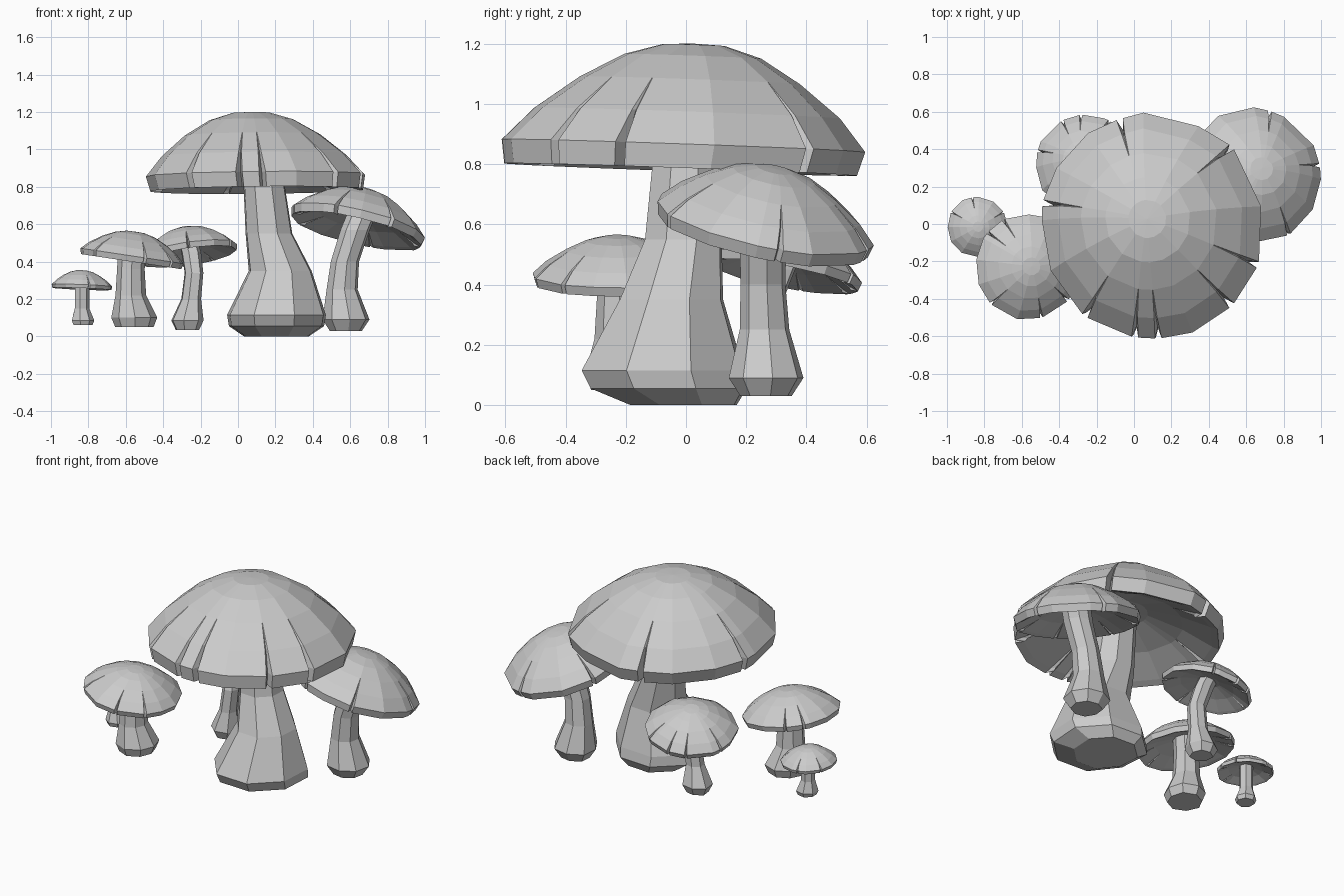
import bpy, bmesh, math, random
from mathutils import Vector

random.seed(4)
cube = bpy.data.objects.get("Cube")
if cube:
    bpy.data.objects.remove(cube)

grey = bpy.data.materials.new("stone grey")
grey.use_nodes = True
grey.diffuse_color = (0.6, 0.6, 0.6, 1)
grey.node_tree.nodes["Principled BSDF"].inputs["Base Color"].default_value = (0.6, 0.6, 0.6, 1)


def finish(name, bm):
    bmesh.ops.recalc_face_normals(bm, faces=bm.faces)
    mesh = bpy.data.meshes.new(name)
    bm.to_mesh(mesh)
    bm.free()
    mesh.materials.append(grey)
    bpy.context.collection.objects.link(bpy.data.objects.new(name, mesh))


def skin(bm, rings):
    """Join consecutive closed rings of vertices with faces."""
    for a, b in zip(rings, rings[1:]):
        n = len(a)
        for i in range(n):
            j = (i + 1) % n
            bm.faces.new((a[i], a[j], b[j], b[i]))


# Cap profile (radius, height), from the rim up to the crown
OUTER = [(0.97, 0), (1, 0.19), (0.84, 0.45), (0.61, 0.71), (0.38, 0.9), (0.17, 0.99)]
# Hollow underside, from the rim inwards
INNER = [(0.9, 0.04), (0.6, 0.25), (0.25, 0.41)]
# Notch depth and notch width for each row of the profile
CUT = [0.9, 0.9, 0.965, 1, 1, 1]
OPEN = [1, 1, 0.55, 0.1, 0.1, 0.1]


def cap(name, centre, radius, height, normal, sides, notches, turn=0, lean=(0, 0, 0)):
    bm = bmesh.new()
    tilt = Vector((0, 0, 1)).rotation_difference(Vector(normal))
    # Columns: (angle, sideways notch offset, is notch bottom, radius variation)
    columns = []
    for i in range(sides):
        a = turn + 360 * i / sides + random.uniform(-3, 3)
        if all(abs((a - n + 180) % 360 - 180) > 6 for n in notches):
            columns.append((a % 360, 0, False, random.uniform(0.98, 1.02)))
    for n in notches:
        for side in (-1, 0, 1):
            columns.append((n % 360, side * 1.7, side == 0, 1))
    columns.sort(key=lambda c: c[0] + c[1])

    def point(angle, r, h):
        a = math.radians(angle)
        p = Vector((radius * r * math.cos(a), radius * r * math.sin(a), height * h))
        return bm.verts.new(tilt @ p + Vector(centre) + h * Vector(lean))

    def ring(r, h, cut, gap):
        wobble = 1 if r > 0.8 else 0
        return [point(a + s * gap, r * (cut if deep else 1) * (1 + (v - 1) * wobble), h)
                for a, s, deep, v in columns]

    outer = [ring(r, h, c, o) for (r, h), c, o in zip(OUTER, CUT, OPEN)]
    inner = [ring(r, h, 0.95 if k == 0 else 1, 1 if k == 0 else 0.2)
             for k, (r, h) in enumerate(INNER)]
    skin(bm, inner[::-1] + outer)
    # Close the crown and the roof of the hollow
    for loop, h in ((outer[-1], 1.0), (inner[-1], 0.45)):
        pole = point(0, 0, h)
        for i, v in enumerate(loop):
            bm.faces.new((v, loop[(i + 1) % len(loop)], pole))
    finish(name, bm)


def stem(name, path, sides, turn=0):
    """Loft of (x, y, z, radius) sections."""
    bm = bmesh.new()
    vary = [random.uniform(0.95, 1.07) for _ in range(sides)]
    rings = []
    for x, y, z, r in path:
        ring = []
        for i in range(sides):
            a = math.radians(turn) + math.tau * i / sides
            ring.append(bm.verts.new((x + r * vary[i] * math.cos(a),
                                      y + r * vary[i] * math.sin(a), z)))
        rings.append(ring)
    skin(bm, rings)
    bm.faces.new(rings[0])
    bm.faces.new(rings[-1])
    finish(name, bm)


# Large central mushroom
cap("large_cap", (0.105, -0.022, 0.782), 0.6, 0.418, (-0.01, 0.035, 1), 13,
    [107, 45, -20, -45, -87, -99, -127, 168], 12, (-0.03, 0.035, 0))
stem("large_stem", [(0.205, -0.01, 0, 0.18), (0.205, -0.06, 0.055, 0.265),
                    (0.205, -0.08, 0.115, 0.275), (0.225, -0.05, 0.35, 0.175),
                    (0.165, -0.01, 0.55, 0.13), (0.14, 0, 0.8, 0.115),
                    (0.13, 0, 1.0, 0.12)], 8, 20)

# Leaning mushroom at the left rear
cap("leaning_cap", (0.632, 0.25, 0.565), 0.367, 0.23, (0.22, 0.2, 0.95), 12,
    [10, 75, 150, -60, -110, -165])
stem("leaning_stem", [(0.575, 0.265, 0.03, 0.088), (0.575, 0.265, 0.09, 0.128),
                      (0.555, 0.26, 0.25, 0.085), (0.57, 0.255, 0.4, 0.077),
                      (0.625, 0.255, 0.57, 0.08), (0.67, 0.28, 0.68, 0.08)], 8, 10)

# Mushroom at the right front
cap("front_cap", (-0.572, -0.227, 0.4), 0.283, 0.162, (0.15, 0, 1), 13,
    [118, 140, -40, -75, -135], 8)
stem("front_stem", [(-0.55, -0.21, 0.05, 0.1), (-0.55, -0.21, 0.1, 0.12),
                    (-0.57, -0.22, 0.22, 0.08), (-0.57, -0.22, 0.36, 0.072),
                    (-0.56, -0.215, 0.49, 0.075)], 8)

# Mushroom at the right rear
cap("rear_cap", (-0.26, 0.32, 0.427), 0.264, 0.16, (-0.15, 0.19, 1), 12,
    [60, 95, 118, 165, -90, -30], 5)
stem("rear_stem", [(-0.27, 0.27, 0.035, 0.065), (-0.27, 0.27, 0.085, 0.09),
                   (-0.25, 0.265, 0.2, 0.055), (-0.235, 0.27, 0.34, 0.052),
                   (-0.25, 0.31, 0.45, 0.055), (-0.27, 0.34, 0.52, 0.055)], 7)

# Smallest mushroom
cap("small_cap", (-0.838, -0.018, 0.254), 0.162, 0.1, (0.04, 0.03, 1), 12,
    [30, -10, 100, -75, 150])
stem("small_stem", [(-0.83, -0.01, 0.06, 0.052), (-0.83, -0.01, 0.085, 0.062),
                    (-0.835, -0.01, 0.15, 0.04), (-0.835, -0.01, 0.31, 0.04)], 7)
